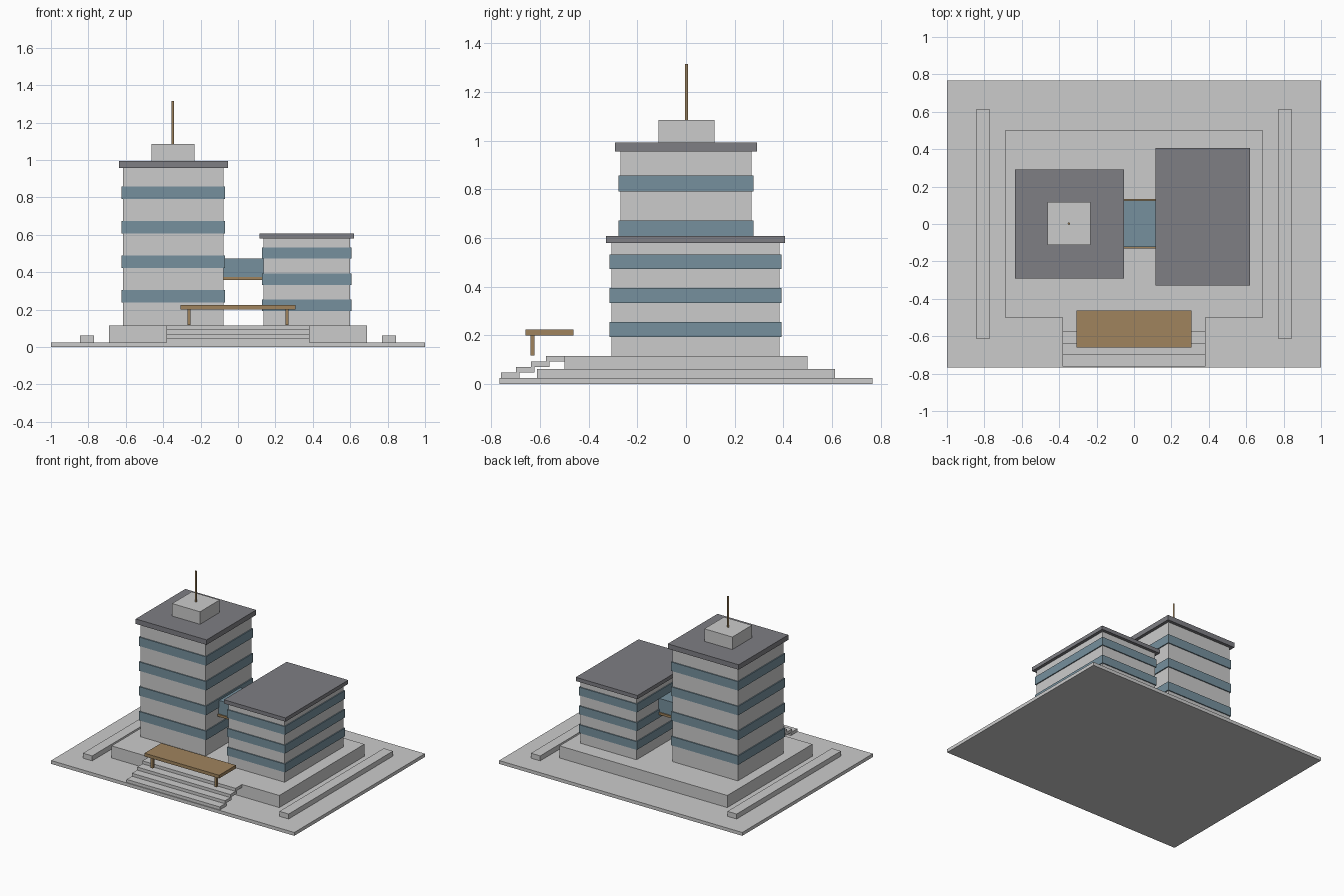
import bpy, bmesh
from mathutils import Matrix, Vector

if "Cube" in bpy.data.objects:
    bpy.data.objects.remove(bpy.data.objects["Cube"])


def material(name, color):
    m = bpy.data.materials.new(name)
    m.diffuse_color = (*color, 1)
    m.use_nodes = True
    m.node_tree.nodes["Principled BSDF"].inputs["Base Color"].default_value = m.diffuse_color
    return m


GLASS = material("glass", (0.18, 0.28, 0.34))
ROOF = material("roof_grey", (0.21, 0.21, 0.23))
WOOD = material("bronze", (0.35, 0.23, 0.11))


def finish(name, bm, mat):
    me = bpy.data.meshes.new(name)
    bm.to_mesh(me)
    bm.free()
    ob = bpy.data.objects.new(name, me)
    bpy.context.collection.objects.link(ob)
    if mat:
        me.materials.append(mat)
    return ob


def box(name, x, y, z, mat=None):
    """Box from (min, max) pairs on each axis."""
    lo, hi = Vector((x[0], y[0], z[0])), Vector((x[1], y[1], z[1]))
    bm = bmesh.new()
    bmesh.ops.create_cube(bm, size=1, matrix=Matrix.Translation((lo + hi) / 2)
                          @ Matrix.Diagonal((*(hi - lo), 1)))
    return finish(name, bm, mat)


def block(name, c, half, z, grow=0, mat=None):
    """Box around a plan centre, optionally grown outwards."""
    hx, hy = half[0] + grow, half[1] + grow
    return box(name, (c[0] - hx, c[0] + hx), (c[1] - hy, c[1] + hy), z, mat)


def tower(name, c, half, top, roof_top, overhang, bands, band_h):
    block(name + "_body", c, half, (0.115, top))
    for i, z in enumerate(bands):
        block(f"{name}_window_band_{i + 1}", c, half, (z, z + band_h), 0.0075, GLASS)
    block(name + "_roof", c, half, (top, roof_top), overhang, ROOF)


# Site slab, podium and low side walls
box("site_slab", (-1, 1), (-0.767, 0.767), (0, 0.025))
box("podium", (-0.69, 0.69), (-0.5, 0.5), (0.025, 0.115))
for side, s in (("left", -1), ("right", 1)):
    block(side + "_low_wall", (s * 0.808, 0), (0.038, 0.613), (0.025, 0.062))

# Entrance steps, each tread overlapping the next
for i in range(4):
    y, z = -0.761 + i * 0.0617, 0.025 + i * 0.0225
    box(f"step_{i + 1}", (-0.383, 0.383), (y, y + 0.076), (z, z + 0.0225))

# Entrance canopy on two posts
box("canopy", (-0.307, 0.307), (-0.66, -0.463), (0.2, 0.224), WOOD)
for side, s in (("left", -1), ("right", 1)):
    block(side + "_canopy_post", (s * 0.262, -0.631), (0.009, 0.009), (0.117, 0.2), 0, WOOD)

# Tall and low towers
tower("tall_tower", (-0.346, 0), (0.269, 0.269), 0.956, 0.993, 0.0225,
      [0.238 + i * 0.1843 for i in range(4)], 0.066)
tower("low_tower", (0.368, 0.039), (0.231, 0.346), 0.58, 0.608, 0.0225,
      [0.193 + i * 0.1395 for i in range(3)], 0.061)

# Rooftop plant room and mast
block("plant_room", (-0.348, 0.002), (0.115, 0.115), (0.993, 1.086))
bm = bmesh.new()
bmesh.ops.create_cone(bm, cap_ends=True, segments=12, radius1=0.0065, radius2=0.0065,
                      depth=0.23, matrix=Matrix.Translation((-0.348, 0.002, 1.2)))
finish("mast", bm, WOOD)

# Glazed bridge with projecting floor
box("bridge_glazing", (-0.08, 0.14), (-0.122, 0.126), (0.374, 0.474), GLASS)
box("bridge_floor", (-0.08, 0.14), (-0.13, 0.134), (0.357, 0.374), WOOD)
